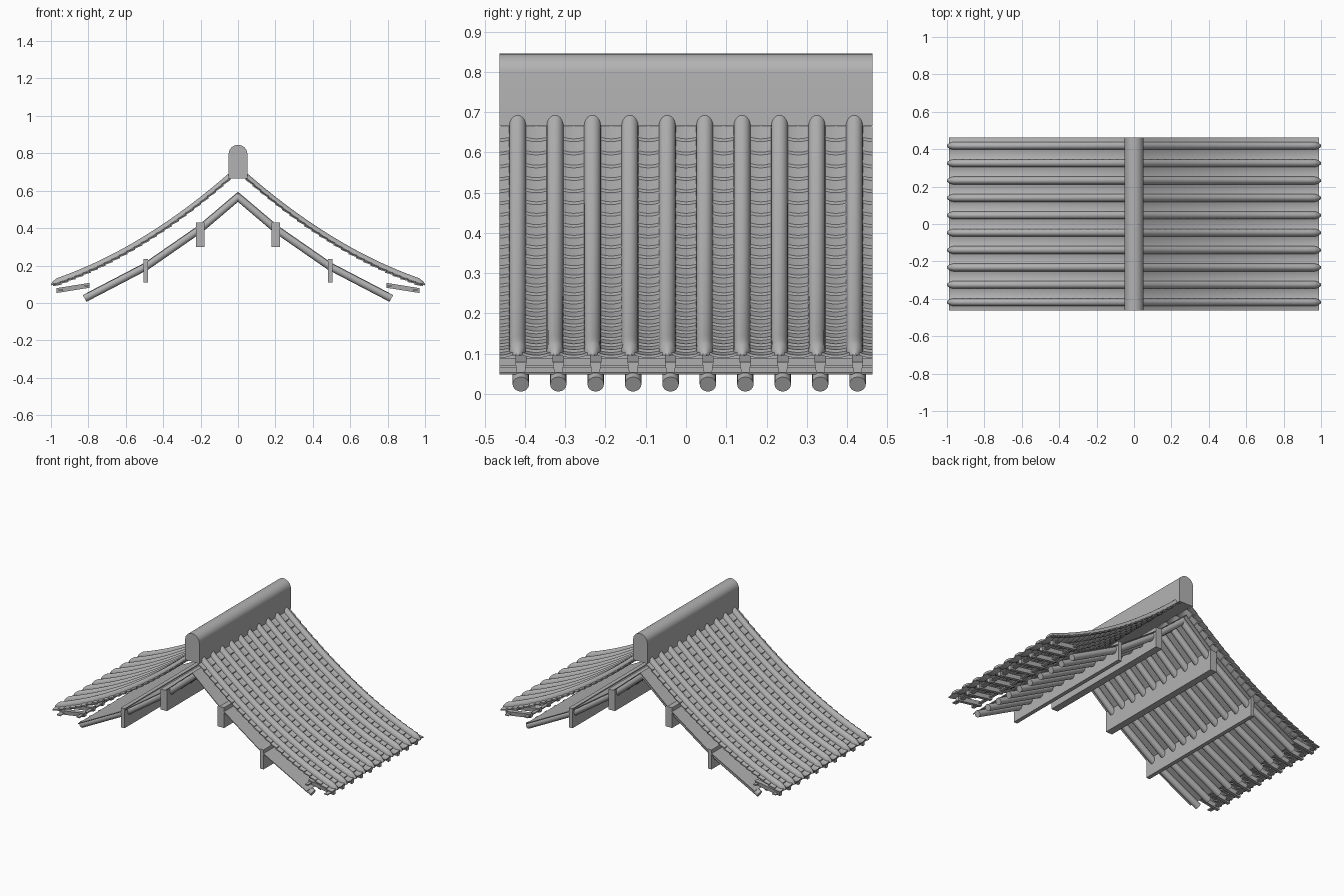
import bpy, bmesh, math
from mathutils import Vector

if "Cube" in bpy.data.objects:
    bpy.data.objects.remove(bpy.data.objects["Cube"], do_unlink=True)

grey = bpy.data.materials.new("stone_grey")
grey.use_nodes = True
colour = (0.45, 0.45, 0.45, 1)
grey.diffuse_color = colour
grey.node_tree.nodes["Principled BSDF"].inputs["Base Color"].default_value = colour

HALF = 0.463          # half depth of the roof
PITCH = 0.0929        # spacing of tile columns and rafters
COLUMNS = 10
ROWS = 24


def loft(bm, rings):
    """Skin a closed tube through rings of points and cap both ends."""
    loops = [[bm.verts.new(p) for p in ring] for ring in rings]
    n = len(loops[0])
    for a, b in zip(loops, loops[1:]):
        for i in range(n):
            j = (i + 1) % n
            bm.faces.new((a[i], a[j], b[j], b[i]))
    bm.faces.new(loops[0][::-1])
    bm.faces.new(loops[-1])


def finish(name, bm, mirror=True):
    bmesh.ops.recalc_face_normals(bm, faces=bm.faces)
    mesh = bpy.data.meshes.new(name)
    bm.to_mesh(mesh)
    bm.free()
    mesh.materials.append(grey)
    obj = bpy.data.objects.new(name, mesh)
    bpy.context.collection.objects.link(obj)
    bpy.ops.object.select_all(action='DESELECT')
    obj.select_set(True)
    bpy.context.view_layer.objects.active = obj
    bpy.ops.object.shade_smooth_by_angle(angle=math.radians(35))
    if mirror:
        mod = obj.modifiers.new("both_slopes", 'MIRROR')
        mod.use_mirror_merge = False


def column(i, shift=0.0):
    return (i - (COLUMNS - 1) / 2) * PITCH + shift


def slope(x):
    """Height of the sagging tile bed."""
    u = x - 0.05
    return 0.67 - 0.87 * u + 0.284 * u * u


def bar(bm, x0, x1, z0, z1):
    """Square timber running the full depth."""
    section = ((x0, z0), (x1, z0), (x1, z1), (x0, z1))
    loft(bm, [[(x, y, z) for x, z in section] for y in (-HALF, HALF)])


# Round-topped ridge
bm = bmesh.new()
outline = [(-0.05, 0.665), (0.05, 0.665)]
for k in range(17):
    a = math.pi * k / 16
    outline.append((0.05 * math.cos(a), 0.797 + 0.048 * math.sin(a)))
loft(bm, [[(x, y, z) for x, z in outline] for y in (-HALF, HALF)])
finish("ridge", bm, mirror=False)

# Half-round cover tiles with tapered lower ends
bm = bmesh.new()
stations = [(0.03 + 0.935 * k / 28, 1.0) for k in range(29)]
stations += [(0.975, 0.9), (0.985, 0.72), (0.994, 0.5), (1.0, 0.25)]
for i in range(COLUMNS):
    rings = []
    for x, size in stations:
        ring = []
        for k in range(11):
            a = math.pi * k / 10
            ring.append((x, column(i) + 0.021 * size * math.cos(a),
                         slope(x) - 0.006 + 0.028 * size * math.sin(a)))
        rings.append(ring)
    loft(bm, rings)
finish("cover_tiles", bm)

# Overlapping concave pan tiles, halved at both gable edges
bm = bmesh.new()
step = 0.945 / ROWS
for i in range(COLUMNS + 1):
    centre = column(i - 0.5)
    ys = [centre + PITCH * (k / 8 - 0.5) for k in range(9)]
    ys = [y for y in ys if abs(y) < HALF + 0.003]
    for row in range(ROWS):
        x0 = 0.045 + row * step
        rings = []
        for x, lift in ((x0 - step * 0.15, -0.002), (x0 + step, 0.006)):
            top = []
            for y in ys:
                d = (y - centre) / (PITCH / 2)
                y = max(-HALF, min(HALF, y))
                top.append(Vector((x, y, slope(x) + lift - 0.013 * (1 - d * d))))
            under = [p - Vector((0, 0, 0.007)) for p in reversed(top)]
            rings.append(top + under)
        loft(bm, rings)
finish("pan_tiles", bm)

# Round rafters, bent over the purlins
path = [Vector(p) for p in ((0, 0.567), (0.2, 0.397), (0.49, 0.196), (0.82, 0.024))]
normals = []
for k, p in enumerate(path):
    t = path[min(k + 1, 3)] - path[max(k - 1, 0)]
    normals.append(Vector((-t.y, t.x)).normalized())
normals[0] = Vector((0, 1.31))

bm = bmesh.new()
for i in range(COLUMNS):
    rings = []
    for p, n in zip(path, normals):
        ring = []
        for k in range(16):
            a = math.tau * k / 16
            q = p + n * 0.0205 * math.sin(a)
            ring.append((q.x, column(i, 0.008) + 0.0205 * math.cos(a), q.y))
        rings.append(ring)
    loft(bm, rings)
finish("rafters", bm)

# Thin boarding lying on the rafters
bm = bmesh.new()
rings = []
for k, (p, n) in enumerate(zip(path, normals)):
    if k == 3:
        p = p.lerp(path[2], 0.06)
    low, high = p + n * 0.016, p + n * 0.021
    rings.append([(low.x, -HALF, low.y), (low.x, HALF, low.y),
                  (high.x, HALF, high.y), (high.x, -HALF, high.y)])
loft(bm, rings)
finish("roof_boarding", bm)

# Purlins
bm = bmesh.new()
bar(bm, 0.18, 0.225, 0.30, 0.43)
bar(bm, 0.48, 0.505, 0.11, 0.235)
finish("purlins", bm)

# Short tapered eave rafters
bm = bmesh.new()
for i in range(COLUMNS):
    y = column(i, 0.008)
    rings = []
    for x, z in ((0.795, 0.094), (0.97, 0.066)):
        rings.append([(x, y - 0.010, z - 0.013), (x, y + 0.010, z - 0.013),
                      (x, y + 0.014, z + 0.013), (x, y - 0.014, z + 0.013)])
    loft(bm, rings)
finish("eave_rafters", bm)

# Slim battens tying the eave rafters together
bm = bmesh.new()
bar(bm, 0.935, 0.96, 0.065, 0.071)
bar(bm, 0.80, 0.82, 0.088, 0.096)
finish("eave_battens", bm)
